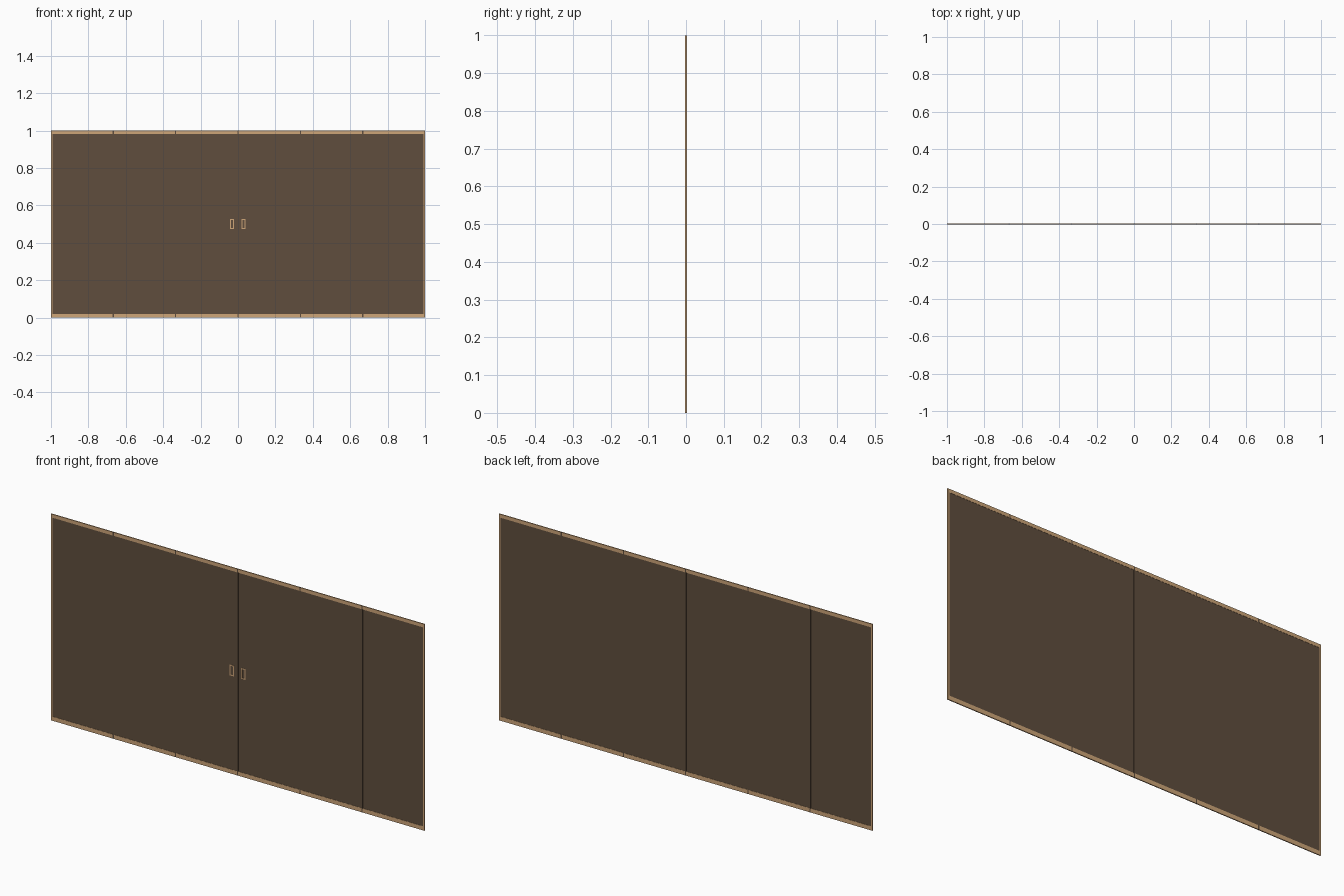
import bpy

if "Cube" in bpy.data.objects:
    bpy.data.objects.remove(bpy.data.objects["Cube"])


def material(name, rgb):
    m = bpy.data.materials.new(name)
    m.diffuse_color = (*rgb, 1)
    m.use_nodes = True
    m.node_tree.nodes["Principled BSDF"].inputs["Base Color"].default_value = m.diffuse_color
    return m


BROWN = material("dark brown", (0.116, 0.076, 0.047))
TAN = material("light tan wood", (0.62, 0.38, 0.19))


def box(name, x0, x1, y0, y1, z0, z1, mat):
    bpy.ops.mesh.primitive_cube_add(size=1, location=((x0 + x1) / 2, (y0 + y1) / 2, (z0 + z1) / 2))
    o = bpy.context.object
    o.name = name
    o.scale = (x1 - x0, y1 - y0, z1 - z0)
    bpy.ops.object.transform_apply(location=False, rotation=False, scale=True)
    o.data.materials.append(mat)
    return o


T = 0.0024          # half depth of the wall
P = 0.0014          # half depth of the recessed panels
BOTTOM, TOP = 0.02, 0.983
W = 2 / 6
G = 0.003           # half width of a seam post

# six panels, each with its own top and bottom rail
for i in range(6):
    a = -1 + i * W + (G if i else 0)
    b = -1 + (i + 1) * W - (G if i < 5 else 0)
    pa = a if i else a + 0.008
    pb = b if i < 5 else b - 0.008
    box("panel", pa, pb, -P, P, BOTTOM, TOP, BROWN)
    box("bottom_rail", a, b, -T, T, 0, BOTTOM, TAN)
    box("top_rail", a, b, -T, T, TOP, 1, TAN)

# dark posts covering the seams
for i in range(1, 6):
    x = -1 + i * W
    box("seam_post", x - G, x + G, -T, T, 0, 1, BROWN)

# tan stiles at both ends
for s in (-1, 1):
    x0, x1 = sorted((s, s * 0.992))
    box("end_stile", x0, x1, -T, T, BOTTOM, TOP, TAN)

# framed pull handles on the two middle panels
for cx in (-0.032, 0.030):
    w, h, t = 0.011, 0.026, 0.005
    for s in (-1, 1):
        x0, x1 = sorted((cx + s * w, cx + s * (w - t)))
        box("handle_side", x0, x1, -T, -P, 0.5 - h, 0.5 + h, TAN)
        z0, z1 = sorted((0.5 + s * h, 0.5 + s * (h - t)))
        box("handle_end", cx - w + t, cx + w - t, -T, -P, z0, z1, TAN)
